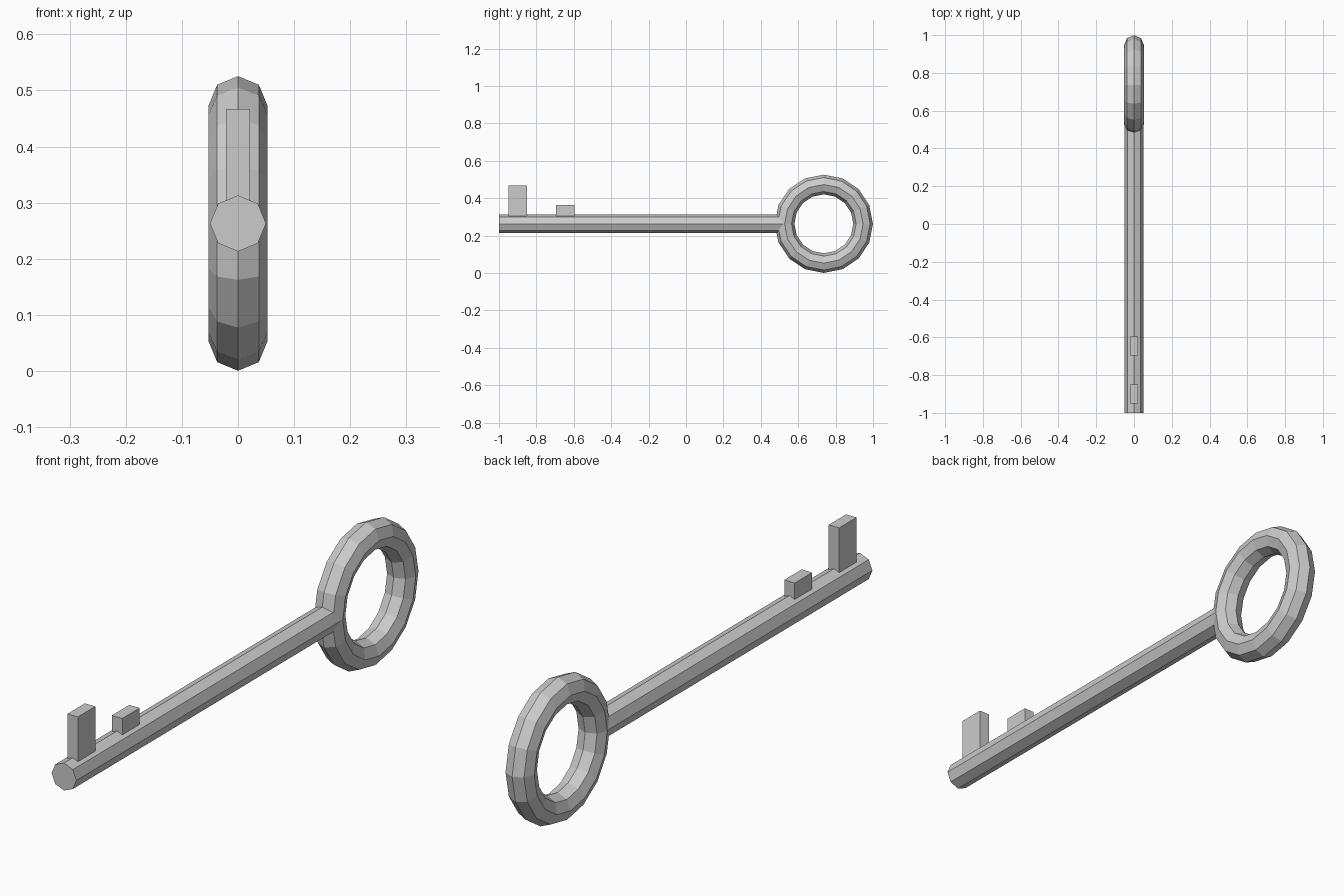
import bpy
from math import pi

cube = bpy.data.objects.get("Cube")
if cube:
    bpy.data.objects.remove(cube, do_unlink=True)

GREY = (0.6, 0.6, 0.6, 1.0)
metal = bpy.data.materials.new("grey_metal")
metal.use_nodes = True
metal.diffuse_color = GREY
metal.node_tree.nodes["Principled BSDF"].inputs["Base Color"].default_value = GREY

AXIS_Z = 0.263      # height of the shaft and ring centre


def finish(name):
    """Name the active object, bake its transform and colour it."""
    obj = bpy.context.object
    obj.name = obj.data.name = name
    bpy.ops.object.transform_apply(location=True, rotation=True, scale=True)
    obj.data.materials.append(metal)
    return obj


# Shaft: octagonal rod with a ridge on top, running into the ring
front, back = -1.0, 0.527
bpy.ops.mesh.primitive_cylinder_add(
    vertices=8, radius=0.05, depth=back - front,
    location=(0, (front + back) / 2, AXIS_Z), rotation=(pi / 2, 0, 0))
finish("shaft")

# Handle ring: faceted torus standing in the YZ plane
bpy.ops.mesh.primitive_torus_add(
    major_segments=16, minor_segments=8, major_radius=0.21, minor_radius=0.0525,
    location=(0, 0.737, AXIS_Z), rotation=(0, pi / 2, 0))
finish("handle_ring")

# Teeth: blocks rising from the top of the shaft
for name, y, top in (("tall_tooth", -0.9, 0.467), ("short_tooth", -0.645, 0.364)):
    bottom = 0.29
    bpy.ops.mesh.primitive_cube_add(size=1, location=(0, y, (top + bottom) / 2))
    bpy.context.object.scale = (0.042, 0.1, top - bottom)
    finish(name)
